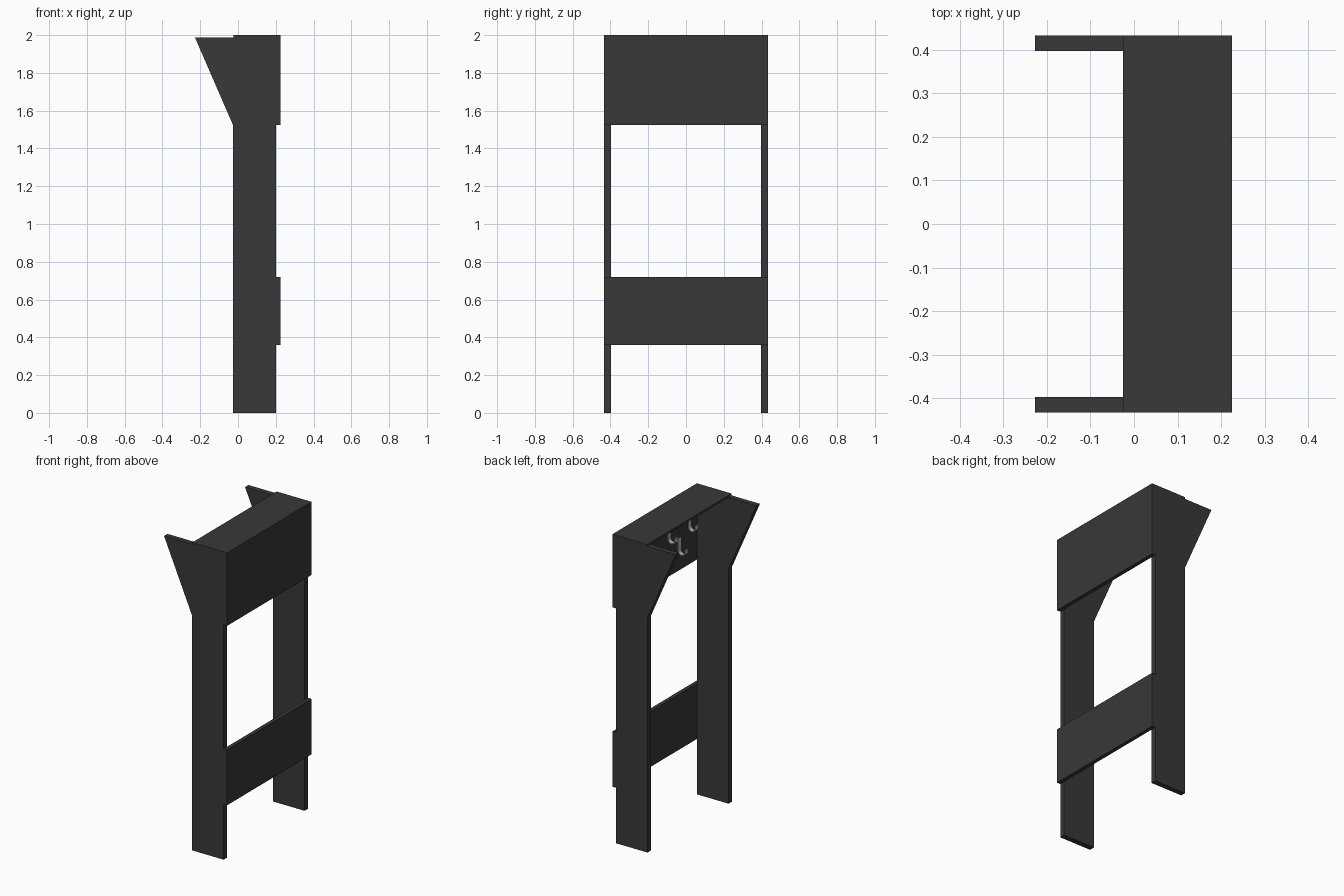
import bpy, bmesh, math

if "Cube" in bpy.data.objects:
    bpy.data.objects.remove(bpy.data.objects["Cube"])

def material(name, v):
    m = bpy.data.materials.new(name)
    m.diffuse_color = (v, v, v, 1)
    m.use_nodes = True
    m.node_tree.nodes["Principled BSDF"].inputs["Base Color"].default_value = m.diffuse_color
    return m

dark = material("dark_board", 0.04)
metal = material("hook_metal", 0.5)

def prism(name, outline, y0, y1, mat):
    """Extrude an x-z outline from y0 to y1."""
    bm = bmesh.new()
    face = bm.faces.new([bm.verts.new((x, y0, z)) for x, z in outline])
    out = bmesh.ops.extrude_face_region(bm, geom=[face])
    verts = [g for g in out["geom"] if isinstance(g, bmesh.types.BMVert)]
    bmesh.ops.translate(bm, verts=verts, vec=(0, y1 - y0, 0))
    bmesh.ops.recalc_face_normals(bm, faces=bm.faces)
    mesh = bpy.data.meshes.new(name)
    bm.to_mesh(mesh)
    bm.free()
    mesh.materials.append(mat)
    obj = bpy.data.objects.new(name, mesh)
    bpy.context.collection.objects.link(obj)
    return obj

def board(name, x0, x1, z0, z1):
    return prism(name, [(x0, z0), (x1, z0), (x1, z1), (x0, z1)], -0.433, 0.433, dark)

# Side panels with flared tops
side = [(-0.027, 0), (0.2, 0), (0.2, 1.988), (-0.228, 1.988), (-0.027, 1.525)]
for label, s in (("left", 1), ("right", -1)):
    prism(label + "_side_panel", side, s * 0.398, s * 0.433, dark)

# Cross boards and top shelf
board("upper_board", 0.2, 0.225, 1.525, 1.988)
board("lower_board", 0.2, 0.225, 0.36, 0.72)
board("top_shelf", -0.025, 0.225, 1.988, 2.0)

# J-shaped coat hooks in two staggered rows on the inner face
def hook(name, y, z):
    r, t, cx = 0.027, 0.006, 0.173
    arc = [math.pi * i / 10 for i in range(11)]
    outer = [(cx + r * math.cos(a), z + r - r * math.sin(a)) for a in arc]
    inner = [(cx + (r - t) * math.cos(a), z + r - (r - t) * math.sin(a)) for a in reversed(arc)]
    tip = [(cx - r, z + 0.045), (cx - r + t, z + 0.045)]
    top = [(0.2 - t, z + 0.105), (0.2, z + 0.105)]
    prism(name, outer + tip + inner + top, y - 0.015, y + 0.015, metal)

for i, y in enumerate((-0.32, -0.11, 0.11, 0.32)):
    hook(f"upper_hook_{i + 1}", y, 1.745)
for i, y in enumerate((-0.215, 0, 0.215)):
    hook(f"lower_hook_{i + 1}", y, 1.63)
